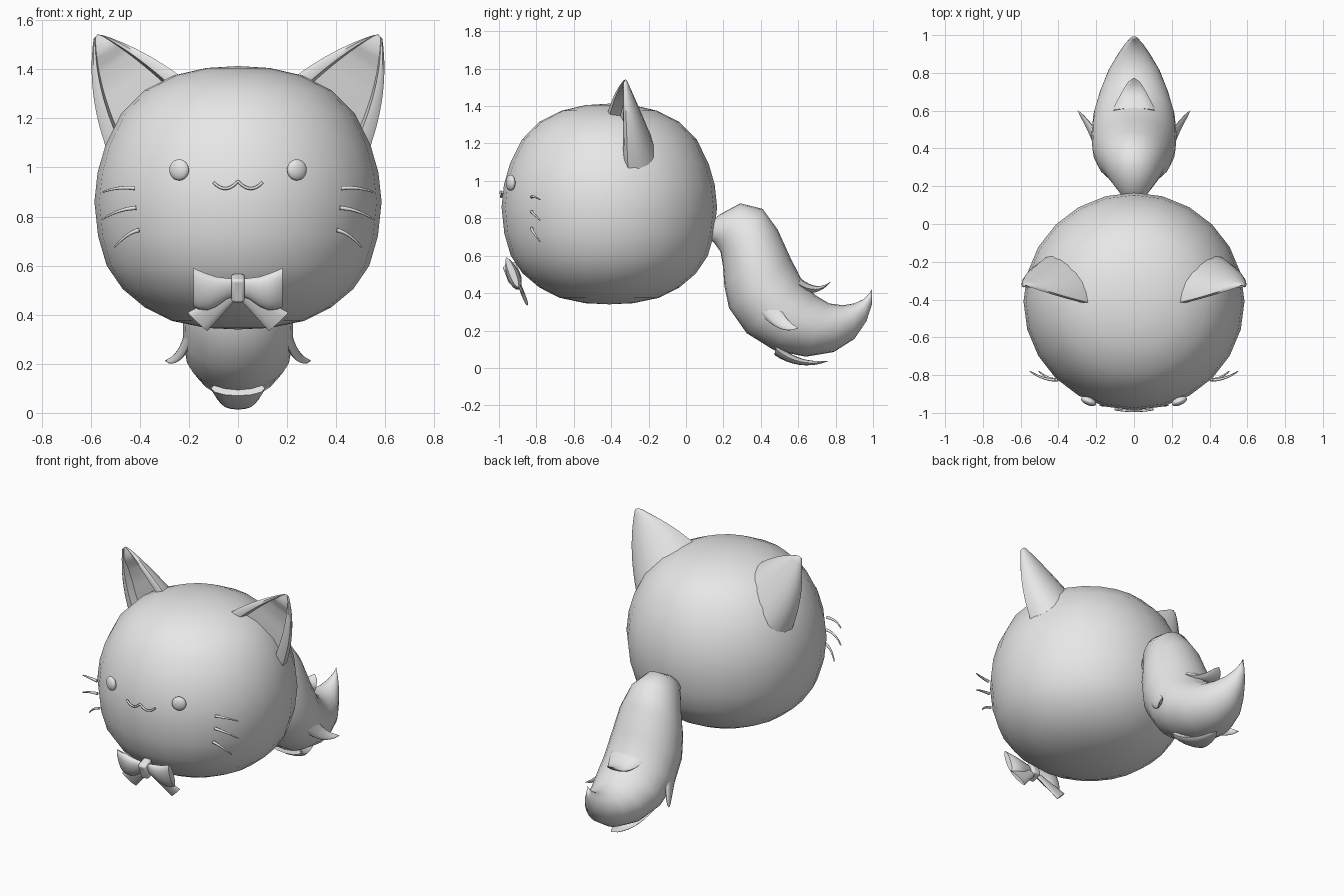
import bpy, bmesh, math
from mathutils import Vector as V

if "Cube" in bpy.data.objects:
    bpy.data.objects.remove(bpy.data.objects["Cube"])

grey = bpy.data.materials.new("plain_grey")
grey.diffuse_color = (0.8, 0.8, 0.8, 1)
grey.use_nodes = True
grey.node_tree.nodes["Principled BSDF"].inputs["Base Color"].default_value = grey.diffuse_color


def finish(name, bm, mirror=False, angle=45):
    bmesh.ops.recalc_face_normals(bm, faces=bm.faces)
    me = bpy.data.meshes.new(name)
    bm.to_mesh(me)
    bm.free()
    me.materials.append(grey)
    ob = bpy.data.objects.new(name, me)
    bpy.context.collection.objects.link(ob)
    bpy.ops.object.select_all(action='DESELECT')
    ob.select_set(True)
    bpy.context.view_layer.objects.active = ob
    bpy.ops.object.shade_smooth_by_angle(angle=math.radians(angle))
    if mirror:
        ob.modifiers.new("mirror", 'MIRROR')
    return ob


def loft(name, rings, start=None, end=None, mirror=False, angle=45):
    """Skin a list of closed rings; ends are fans to a point."""
    bm = bmesh.new()
    rows = [[bm.verts.new(p) for p in r] for r in rings]
    n = len(rows[0])
    for a, b in zip(rows, rows[1:]):
        for i in range(n):
            j = (i + 1) % n
            bm.faces.new((a[i], a[j], b[j], b[i]))
    for row, tip in ((rows[0], start), (rows[-1], end)):
        mid = sum((v.co for v in row), V()) / n
        c = bm.verts.new(tip if tip is not None else mid)
        for i in range(n):
            bm.faces.new((row[i], row[(i + 1) % n], c))
    return finish(name, bm, mirror, angle)


def ellipse(c, a, b, n=16):
    c, a, b = V(c), V(a), V(b)
    return [c + a * math.cos(k * math.tau / n) + b * math.sin(k * math.tau / n) for k in range(n)]


def bezier(p, q, r, t):
    return V(p) * (1 - t) ** 2 + V(q) * 2 * t * (1 - t) + V(r) * t * t


def tube(name, pts, radii, mirror=False):
    """Round tube along points lying mostly in the x-z plane."""
    rings = []
    for i, (p, r) in enumerate(zip(pts, radii)):
        d = (pts[min(i + 1, len(pts) - 1)] - pts[max(i - 1, 0)]).normalized()
        a = d.cross(V((0, 1, 0))).normalized()
        rings.append(ellipse(p, a * r, d.cross(a) * r, 8))
    return loft(name, rings, mirror=mirror, angle=60)


# Head: revolved profile (radius, height)
profile = [(.13, .346), (.27, .375), (.38, .43), (.47, .505), (.535, .6), (.57, .72), (.585, .86),
           (.572, .98), (.54, 1.09), (.475, 1.22), (.38, 1.315), (.26, 1.375), (.13, 1.405)]
loft("head", [ellipse((0, -.41, z), (r, 0, 0), (0, r * .985, 0), 24) for r, z in profile],
     (0, -.41, .34), (0, -.41, 1.413))

# Ears: rounded back, recessed front
ear = []
for k in range(15):
    t = k / 14
    A = bezier((.18, -.43, 1.33), (.36, -.39, 1.475), (.545, -.325, 1.537), t)
    B = bezier((.53, -.31, 1.06), (.62, -.32, 1.30), (.588, -.325, 1.525), t)
    M, H = (A + B) / 2, (A - B) / 2
    d = .19 * (1 - t) + .012
    ring = [M + H * math.cos(f * math.pi / 10) + V((0, d * math.sin(f * math.pi / 10), 0)) for f in range(11)]
    dent = .045 * min(1, max(0, (.82 - t) * 5))
    for s, y in ((-.88, -.01), (-.72, -.008), (-.66, dent), (-.25, dent), (.25, dent),
                 (.66, dent), (.72, -.008), (.88, -.01)):
        y = min(y, d * .4)
        ring.append(M + H * s + V((0, y, 0)))
    ear.append(ring)
loft("ears", ear, end=(.572, -.323, 1.542), mirror=True, angle=50)

# Eyes: flattened balls turned to follow the face
bm = bmesh.new()
bmesh.ops.create_uvsphere(bm, u_segments=20, v_segments=12, radius=.043)
for v in bm.verts:
    v.co.y *= .5
    x, y = v.co.x, v.co.y
    v.co = V((.24 + x * .92 - y * .39, -.938 + x * .39 + y * .92, .99 + v.co.z))
finish("eyes", bm, True)

# Mouth: two little scoops
mouth = []
for k in range(25):
    x = -.1 + k * .2 / 24
    u = (abs(x) - .052) / .052
    mouth.append(V((x, -.976 + .9 * x * x - .014, .914 + .03 * u * u)))
tube("mouth", mouth, [.006] * 25)

# Whiskers: three tapered bent strands a side
for i, (x0, z0, x1, z1, bow) in enumerate(((.42, .915, .55, .90, .008), (.415, .835, .55, .79, .01),
                                           (.403, .745, .503, .675, .012))):
    ends = (x0, -.825, z0), ((x0 + x1) / 2, -.825, (z0 + z1) / 2 + 2 * bow), (x1, -.78, z1)
    tube("whisker_%d" % (i + 1), [bezier(*ends, k / 8) for k in range(9)],
         [.009 - .0007 * k for k in range(9)], True)

# Bow: tilted plane under the chin
UP = V((0, -.39, 1))
OUT = V((0, -.93, -.37))


def on_bow(x, z, off=0):
    return V((x, -.925 - .39 * (z - .5), z)) + OUT * off


wing = []
for x, lo, hi, th in ((.015, .475, .545, .014), (.045, .464, .549, .022), (.09, .432, .555, .032),
                      (.125, .418, .567, .035), (.16, .422, .58, .03), (.182, .432, .591, .018)):
    wing.append(ellipse(on_bow(x, (lo + hi) / 2), UP * (hi - lo) / 2, OUT * th))
loft("bow_wings", wing, mirror=True)
tails = []
for t in (0, .35, .7, 1):
    c = on_bow(.03 + .135 * t, .47 - .103 * t, -.012)
    w = .018 + .022 * t
    tails.append(ellipse(c, V((w, 0, 0)) + UP * w * .94, OUT * .01, 12))
loft("bow_tails", tails, mirror=True)
bm = bmesh.new()
bmesh.ops.create_cube(bm, size=1)
for v in bm.verts:
    v.co = on_bow(v.co.x * .054, .508 + v.co.z * .095, v.co.y * .075)
knot = finish("bow_knot", bm)
bev = knot.modifiers.new("round", 'BEVEL')
bev.width, bev.segments = .012, 3

# Tail: (lower y, lower z, upper y, upper z, half width)
tail = [(.12, .69, .12, .77, .05), (.15, .67, .18, .82, .075), (.185, .62, .29, .88, .125),
        (.198, .54, .41, .85, .165), (.205, .44, .49, .74, .20), (.23, .32, .56, .585, .22),
        (.325, .185, .625, .46, .225), (.47, .095, .69, .39, .215), (.64, .06, .765, .345, .18),
        (.79, .085, .84, .335, .135), (.9, .155, .9, .345, .085), (.965, .25, .95, .368, .045),
        (.994, .34, .978, .395, .016)]
loft("tail", [ellipse((0, (a + c) / 2, (b + d) / 2), (w, 0, 0), (0, (c - a) / 2, (d - b) / 2), 24)
              for a, b, c, d, w in tail], end=(0, .994, .42), angle=60)


# Fur tufts: flattened curved horns
def tuft(name, p, q, r, wide, thick, mirror=False):
    rings = []
    for k in range(8):
        t = k / 8
        s = math.sqrt(1 - t) * (1 - .35 * t)
        rings.append(ellipse(bezier(p, q, r, t), V(wide) * s, V(thick) * s, 12))
    loft(name, rings, end=r, mirror=mirror, angle=60)


tuft("upper_tuft", (0, .60, .45), (0, .70, .385), (0, .775, .462), (.115, 0, 0), (0, .012, .03))
tuft("lower_tuft", (0, .48, .10), (0, .60, .0), (0, .76, .036), (.11, 0, 0), (0, .008, .03))
tuft("side_tufts", (.195, .44, .33), (.235, .52, .20), (.298, .6, .213), (.02, -.008, .0), (0, .04, .04), True)
